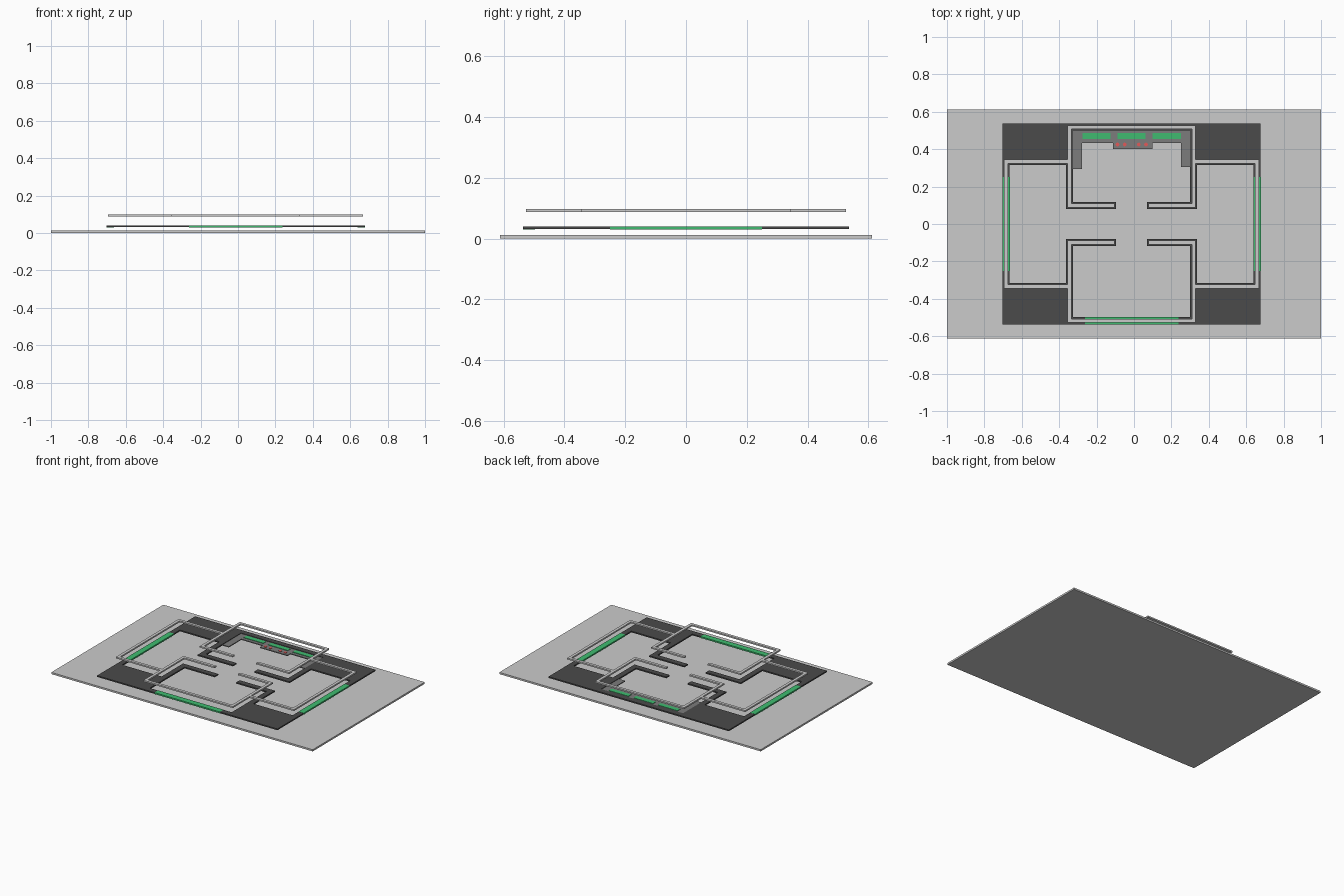
import bpy, bmesh

if "Cube" in bpy.data.objects:
    bpy.data.objects.remove(bpy.data.objects["Cube"])


def material(name, rgb):
    m = bpy.data.materials.new(name)
    m.diffuse_color = (*rgb, 1)
    m.use_nodes = True
    m.node_tree.nodes["Principled BSDF"].inputs["Base Color"].default_value = m.diffuse_color
    return m


DARK = material("charcoal", (0.07, 0.07, 0.07))
GREEN = material("green", (0.05, 0.5, 0.16))
RED = material("red", (0.75, 0.1, 0.1))
MID = material("mid_grey", (0.2, 0.2, 0.2))


def prism(name, outline, z0, z1, mat=None):
    """Extrude a closed 2D outline between two heights."""
    bm = bmesh.new()
    face = bm.faces.new([bm.verts.new((x, y, z0)) for x, y in outline])
    ext = bmesh.ops.extrude_face_region(bm, geom=[face])
    for v in ext["geom"]:
        if isinstance(v, bmesh.types.BMVert):
            v.co.z = z1
    bmesh.ops.recalc_face_normals(bm, faces=bm.faces)
    mesh = bpy.data.meshes.new(name)
    bm.to_mesh(mesh)
    bm.free()
    ob = bpy.data.objects.new(name, mesh)
    bpy.context.collection.objects.link(ob)
    if mat:
        mesh.materials.append(mat)
    return ob


def box(name, x0, x1, y0, y1, z0, z1, mat=None):
    return prism(name, [(x0, y0), (x1, y0), (x1, y1), (x0, y1)], z0, z1, mat)


def wall(name, path, half, cap, z0, z1, mat=None):
    """Offset an axis-aligned open path to both sides, with ends moved by cap."""
    n = len(path)
    dirs = []
    for (ax, ay), (bx, by) in zip(path, path[1:]):
        d = max(abs(bx - ax), abs(by - ay))
        dirs.append(((bx - ax) / d, (by - ay) / d))
    left, right = [], []
    for i, (x, y) in enumerate(path):
        if i == 0 or i == n - 1:
            dx, dy = dirs[0] if i == 0 else dirs[-1]
            s = -cap if i == 0 else cap
            x, y = x + dx * s, y + dy * s
            ox, oy = -dy * half, dx * half
        else:
            (ax, ay), (bx, by) = dirs[i - 1], dirs[i]
            ox, oy = -(ay + by) * half, (ax + bx) * half
        left.append((x + ox, y + oy))
        right.append((x - ox, y - oy))
    return prism(name, left + right[::-1], z0, z1, mat)


CX = -0.013            # plan centre
LOW = (0.031, 0.040)   # dark plan layer
TOP = (0.088, 0.098)   # wall cap layer

# ground slab
box("base_slab", -1, 1, -0.612, 0.612, 0, 0.012)

# walls: wide dark layer with a narrower grey layer above
for s, end in ((1, "north"), (-1, "south")):
    room = [(CX - 0.082, s * 0.099), (CX - 0.332, s * 0.099), (CX - 0.332, s * 0.517),
            (CX + 0.332, s * 0.517), (CX + 0.332, s * 0.099), (CX + 0.082, s * 0.099)]
    wall(end + "_lower_wall", room, 0.019, 0, *LOW, DARK)
    wall(end + "_upper_wall", room, 0.010, -0.008, *TOP)
for s, side in ((1, "east"), (-1, "west")):
    room = [(CX + s * 0.351, 0.334), (CX + s * 0.671, 0.334),
            (CX + s * 0.671, -0.334), (CX + s * 0.351, -0.334)]
    wall(side + "_lower_wall", room, 0.019, 0, *LOW, DARK)
    wall(side + "_upper_wall", room, 0.010, 0.010, *TOP)
    # window strip in the side wall
    xs = sorted((CX + s * 0.651, CX + s * 0.691))
    box(side + "_window", *xs, -0.25, 0.25, 0.0305, 0.0405, GREEN)
    # dark corner plots
    for t, end in ((1, "north"), (-1, "south")):
        xs = sorted((CX + s * 0.351, CX + s * 0.690))
        ys = sorted((t * 0.353, t * 0.536))
        box(f"{end}_{side}_corner_plot", *xs, *ys, *LOW, DARK)

box("south_window", CX - 0.25, CX + 0.25, -0.537, -0.497, 0.0305, 0.0405, GREEN)

# counter with two arms and a front projection
prism("counter", [(-0.325, 0.498), (-0.325, 0.295), (-0.277, 0.295), (-0.277, 0.432),
                  (-0.113, 0.432), (-0.113, 0.40), (0.098, 0.40), (0.098, 0.432),
                  (0.252, 0.432), (0.252, 0.305), (0.30, 0.305), (0.30, 0.498)],
      0.031, 0.037, MID)

# planters along the counter and small red knobs
for i, x in enumerate((-0.20, -0.013, 0.175)):
    box(f"planter_{i + 1}", x - 0.075, x + 0.075, 0.455, 0.487, 0.036, 0.040, GREEN)
for i, x in enumerate((-0.088, -0.05, 0.026, 0.064)):
    bpy.ops.mesh.primitive_cylinder_add(vertices=12, radius=0.01, depth=0.004,
                                        location=(x, 0.425, 0.038))
    knob = bpy.context.object
    knob.name = f"knob_{i + 1}"
    knob.data.materials.append(RED)
